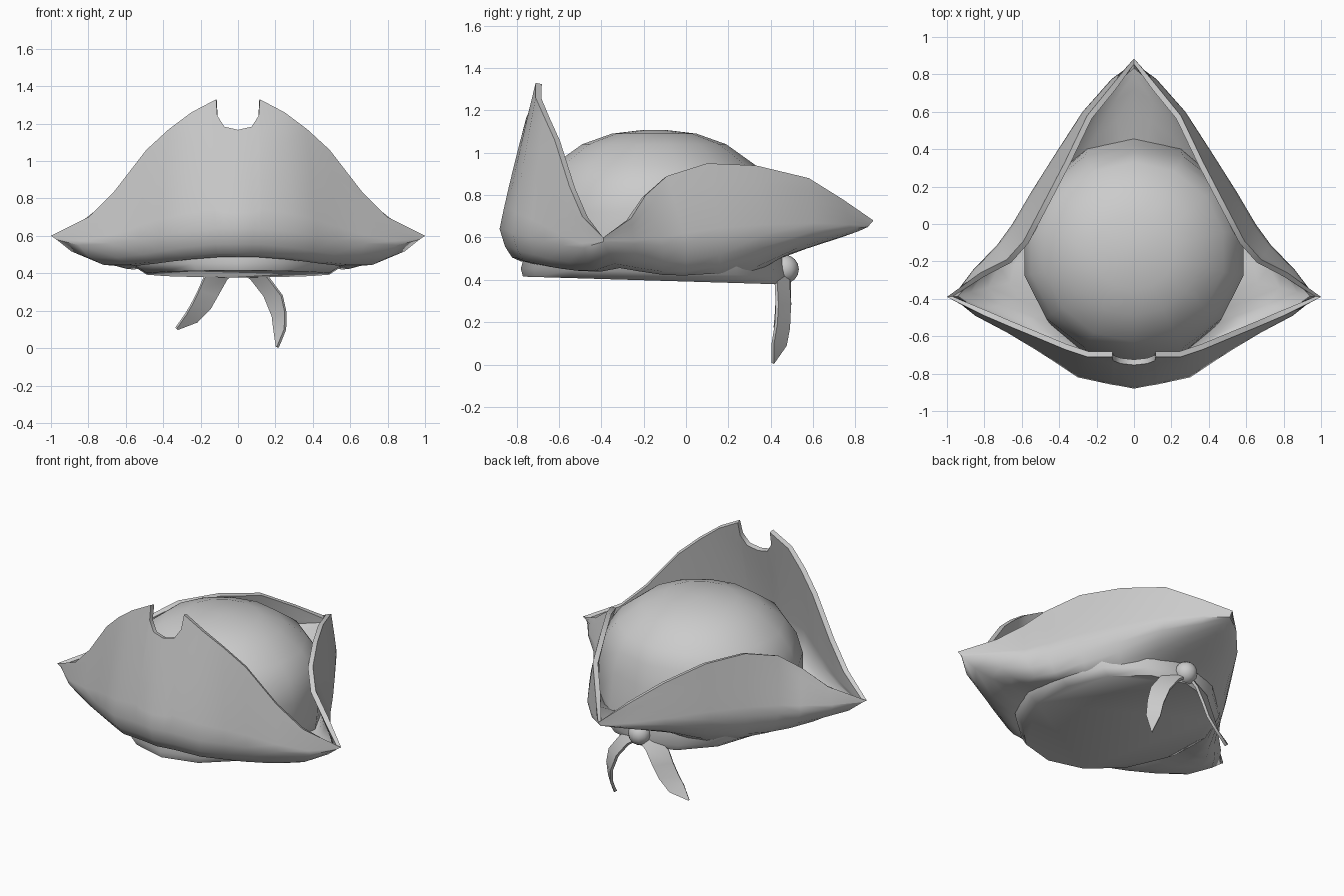
import bpy, bmesh, math
from mathutils import Vector

default = bpy.data.objects.get("Cube")
if default:
    bpy.data.objects.remove(default, do_unlink=True)

grey = bpy.data.materials.new("plain grey")
grey.use_nodes = True
colour = (0.6, 0.6, 0.6, 1)
grey.diffuse_color = colour
grey.node_tree.nodes["Principled BSDF"].inputs["Base Color"].default_value = colour


def finish(name, bm, modifiers=(), angle=40):
    """Turn a bmesh into a named object, apply its modifiers and smooth it."""
    mesh = bpy.data.meshes.new(name)
    bm.to_mesh(mesh)
    bm.free()
    obj = bpy.data.objects.new(name, mesh)
    bpy.context.collection.objects.link(obj)
    mesh.materials.append(grey)
    bpy.ops.object.select_all(action='DESELECT')
    obj.select_set(True)
    bpy.context.view_layer.objects.active = obj
    for kind, settings in modifiers:
        mod = obj.modifiers.new(kind.title(), kind)
        for key, value in settings.items():
            setattr(mod, key, value)
        bpy.ops.object.modifier_apply(modifier=mod.name)
    bpy.ops.object.shade_smooth_by_angle(angle=math.radians(angle))
    return obj


def skin(bm, columns, closed=False):
    """Bridge neighbouring columns of points with quads."""
    grid = [[bm.verts.new(p) for p in col] for col in columns]
    pairs = list(zip(grid, grid[1:]))
    if closed:
        pairs.append((grid[-1], grid[0]))
    for a, b in pairs:
        for r in range(len(a) - 1):
            bm.faces.new((a[r], b[r], b[r + 1], a[r + 1]))
    return grid


def bend(a, b, c, t):
    return a * (1 - t) ** 2 + b * 2 * t * (1 - t) + c * t * t


# Crown: oval rings from the sweatband to the top, closed underneath
CENTRE = -0.15
rings = [(.392, .5, .62), (.43, .56, .63), (.52, .58, .61), (.72, .6, .57), (.85, .565, .53),
         (.94, .49, .48), (1.04, .36, .34), (1.09, .22, .2), (1.108, .05, .05)]
SIDES = 14
columns = []
for i in range(SIDES):
    a = math.tau * i / SIDES + math.pi / 2
    col = []
    for z, rx, ry in rings:
        y = CENTRE + ry * math.sin(a)
        tilt = -0.03 * y if z < 0.5 else 0
        col.append((rx * math.cos(a), y, z + tilt))
    columns.append(col)
bm = bmesh.new()
grid = skin(bm, columns, closed=True)
bm.faces.new([c[-1] for c in grid])
bm.faces.new([c[0] for c in reversed(grid)])
finish("crown", bm, angle=45)

# Brim: left half, from the front notch round the side point to the back point
rim = [(0, -.71, 1.33), (.07, -.71, 1.33), (.11, -.71, 1.33), (.117, -.71, 1.33),
       (.25, -.71, 1.26), (.37, -.67, 1.17), (.49, -.62, 1.06), (.66, -.55, .84),
       (.8, -.49, .7), (1, -.39, .6), (.82, -.26, .69), (.68, -.19, .8),
       (.59, -.09, .89), (.49, .1, .95), (.37, .33, .94), (.25, .58, .88),
       (.12, .74, .78), (0, .885, .68)]
belly = [(0, -.88, .64), (.08, -.865, .64), (.115, -.86, .64), (.125, -.858, .64),
         (.3, -.82, .62), (.42, -.74, .6), (.53, -.67, .58), (.68, -.58, .56),
         (.85, -.49, .55), (.97, -.39, .58), (.86, -.245, .57), (.73, -.11, .56),
         (.65, 0, .57), (.55, .17, .59), (.43, .36, .61), (.275, .6, .63),
         (.12, .775, .64), (0, .86, .65)]
# How far up the first columns run before the notch cuts them off
notch = [.81, .83, .9] + [1] * (len(rim) - 3)
columns = []
for top, wide, reach in zip(map(Vector, rim), map(Vector, belly), notch):
    # Foot of the brim sits on the oval of the crown
    a = math.atan2(wide.y - CENTRE, wide.x)
    root = Vector((.53 * math.cos(a), CENTRE + .58 * math.sin(a), 0))
    root.z = .428 - .1 * root.y + .75 * max(0, root.y - .27)
    if wide.x == 0:
        root.x = 0
    corner = wide.x ** 4
    inset = .95 - .1 * corner
    drop = .2 * (1 - max(0, wide.y)) - .06 * corner
    under = Vector((wide.x * inset, wide.y * inset, wide.z - drop))
    over = wide.lerp(top, .28)
    over.z = wide.z + .35 * (top.z - wide.z)
    columns.append([bend(root, under, wide, t / 4) for t in range(4)]
                   + [bend(wide, over, top, reach * t / 5) for t in range(6)])
bm = bmesh.new()
skin(bm, columns)
finish("brim", bm, [("MIRROR", {"use_clip": True, "merge_threshold": .002}),
                    ("SOLIDIFY", {"thickness": .03, "offset": -1})], angle=50)

# Knot at the back
bm = bmesh.new()
bmesh.ops.create_uvsphere(bm, u_segments=12, v_segments=8, radius=.068)
bmesh.ops.translate(bm, verts=bm.verts, vec=(0, .465, .45))
finish("knot", bm)


def ribbon(name, inner, outer, depths):
    """A tapering cloth tail, twisted so its inner edge lies further back."""
    sides = [[(x, y + shift, z) for (x, z), y in zip(edge, depths)]
             for edge, shift in ((inner, .03), (outer, -.03))]
    for side in sides:
        side[-1] = (side[-1][0], depths[-1], side[-1][2])
    bm = bmesh.new()
    skin(bm, sides)
    finish(name, bm, [("SOLIDIFY", {"thickness": .016, "offset": 0})])


# Two loose ribbon tails
ribbon("left_ribbon",
       [(0, .42), (.07, .37), (.14, .28), (.185, .17), (.195, .09), (.207, .005)],
       [(.05, .46), (.16, .38), (.235, .28), (.255, .19), (.252, .1), (.213, .005)],
       [.455, .455, .46, .455, .44, .41])
ribbon("right_ribbon",
       [(0, .42), (-.06, .37), (-.11, .28), (-.15, .21), (-.22, .14), (-.325, .1)],
       [(-.05, .46), (-.18, .38), (-.21, .31), (-.25, .23), (-.28, .18), (-.332, .106)],
       [.46, .46, .46, .455, .45, .44])
